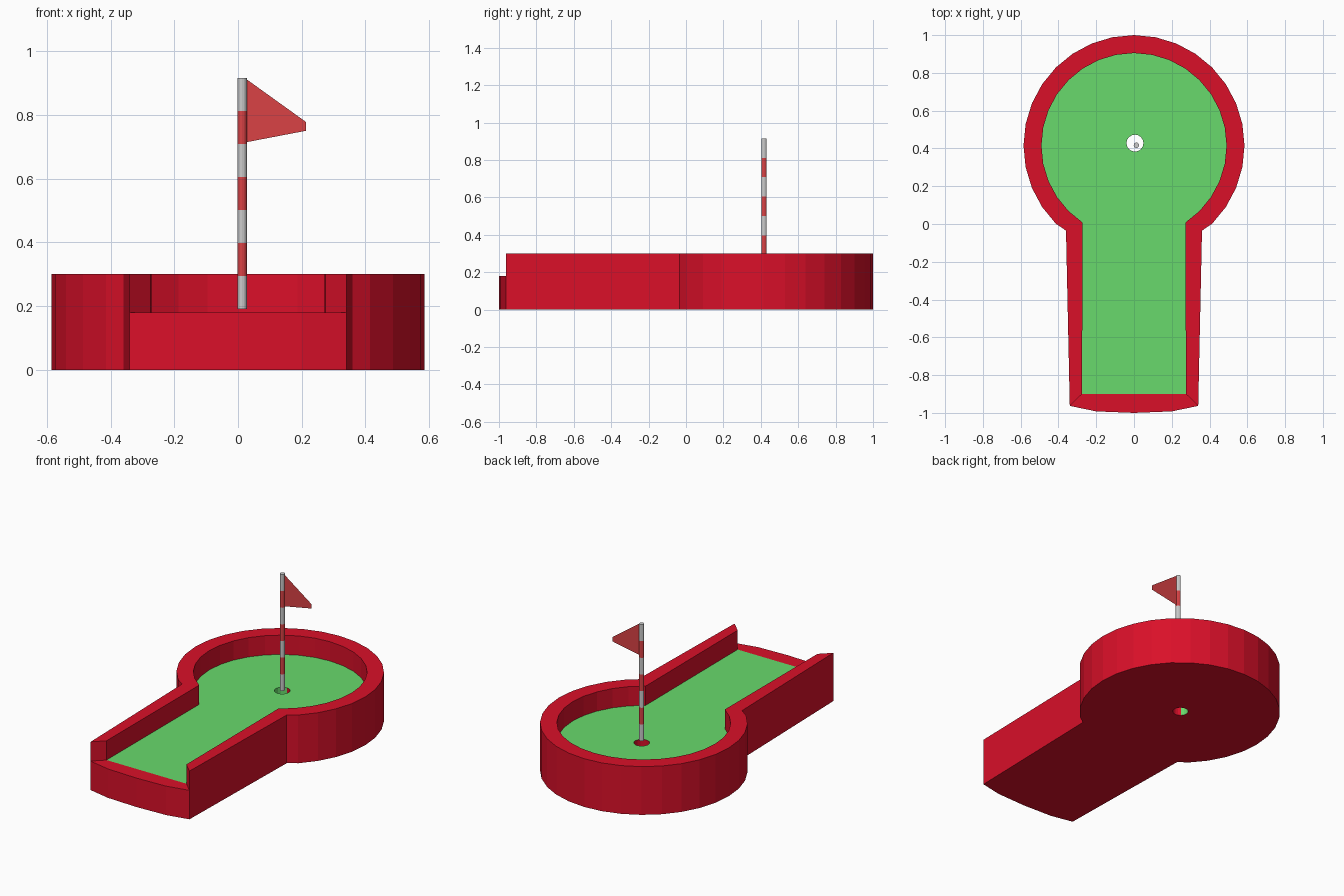
import bpy, bmesh
from math import cos, sin, pi, atan2

if "Cube" in bpy.data.objects:
    bpy.data.objects.remove(bpy.data.objects["Cube"])

FLOOR, TOP, CY = 0.18, 0.30, 0.415
HOLE = (0.005, 0.428, 0.045)


def material(name, rgb):
    m = bpy.data.materials.new(name)
    m.diffuse_color = (*rgb, 1)
    m.use_nodes = True
    m.node_tree.nodes["Principled BSDF"].inputs["Base Color"].default_value = m.diffuse_color
    return m


red = material("wall_red", (0.70, 0.005, 0.022))
green = material("turf_green", (0.14, 0.70, 0.15))
flag_red = material("flag_red", (0.70, 0.055, 0.06))


def finish(bm, name, *mats):
    mesh = bpy.data.meshes.new(name)
    bm.to_mesh(mesh)
    bm.free()
    ob = bpy.data.objects.new(name, mesh)
    for m in mats:
        mesh.materials.append(m)
    bpy.context.collection.objects.link(ob)
    return ob


def arc(r, first, last):
    # points of a 32-sided circle around the putting green
    return [(r * cos(k * pi / 16), CY + r * sin(k * pi / 16)) for k in range(first, last + 1)]


def ring(bm, pts, z):
    return [bm.verts.new((x, y, z)) for x, y in pts]


def strip(bm, a, b, closed=False):
    n = len(a)
    return [bm.faces.new((a[i], a[(i + 1) % n], b[(i + 1) % n], b[i]))
            for i in range(n if closed else n - 1)]


def fill(bm, loops, up):
    # flat face between an outline and a hole
    edges = []
    for vs in loops:
        for i, v in enumerate(vs):
            w = vs[(i + 1) % len(vs)]
            edges.append(bm.edges.get((v, w)) or bm.edges.new((v, w)))
    geom = bmesh.ops.triangle_fill(bm, edges=edges, use_beauty=True)["geom"]
    for f in geom:
        if isinstance(f, bmesh.types.BMFace):
            f.normal_update()
            if (f.normal.z > 0) != up:
                f.normal_flip()


# keyhole outlines, anticlockwise from the front right corner
inner = [(0.275, -0.9)] + arc(0.49, -5, 21) + [(-0.275, -0.9)]
outer = ([(0.34, -0.963), (0.36, -0.035)] + arc(0.585, -4, 20)
         + [(-0.36, -0.035), (-0.34, -0.963)])
lip = [(-0.2, -0.992), (0, -1), (0.2, -0.992)]
hole = [(HOLE[0] + HOLE[2] * cos(i * pi / 8), HOLE[1] + HOLE[2] * sin(i * pi / 8))
        for i in range(16)]

# base with raised wall
bm = bmesh.new()
bottom = ring(bm, outer + lip, 0)
n = len(outer)
o_top = ring(bm, outer, TOP)
i_top = ring(bm, inner, TOP)
i_low = ring(bm, inner, FLOOR)
front = ring(bm, [outer[-1]] + lip + [outer[0]], FLOOR)
strip(bm, bottom[:n], o_top)
strip(bm, o_top, i_top)
strip(bm, i_top, i_low)
strip(bm, bottom[n - 1:] + bottom[:1], front)
bm.faces.new([i_low[-1]] + front + [i_low[0]])
# wall ends at the tee
bm.faces.new((front[-1], o_top[0], i_top[0], i_low[0]))
bm.faces.new((front[0], i_low[-1], i_top[-1], o_top[-1]))
# hole lining, part turf coloured
h_low, h_top = ring(bm, hole, 0), ring(bm, hole, FLOOR)
for f in strip(bm, h_top, h_low, True):
    c = f.calc_center_median()
    a = atan2(c.y - HOLE[1], c.x - HOLE[0]) % (2 * pi)
    f.material_index = 1 if pi / 2 < a < 1.25 * pi else 0
fill(bm, (bottom, h_low), False)
finish(bm, "course_base", red, green)

# turf
bm = bmesh.new()
fill(bm, (ring(bm, inner, FLOOR), ring(bm, hole, FLOOR)), True)
finish(bm, "turf", green)

# striped pole
PX, PY, PR, Z0, STEP = 0.013, 0.417, 0.0145, 0.19, 0.7250 / 7
circle = [(PX + PR * cos(i * pi / 6), PY + PR * sin(i * pi / 6)) for i in range(12)]
for k in range(7):
    bm = bmesh.new()
    a, b = ring(bm, circle, Z0 + k * STEP), ring(bm, circle, Z0 + (k + 1) * STEP)
    strip(bm, a, b, True)
    if k == 0:
        bm.faces.new(a[::-1])
    if k == 6:
        bm.faces.new(b)
    finish(bm, f"pole_stripe_{k + 1}", *([flag_red] if k % 2 else []))

# flag
bm = bmesh.new()
bm.faces.new([bm.verts.new((x, PY, z)) for x, z in
              ((0.025, 0.714), (0.213, 0.75), (0.213, 0.778), (0.025, 0.913))])
finish(bm, "flag", flag_red)
